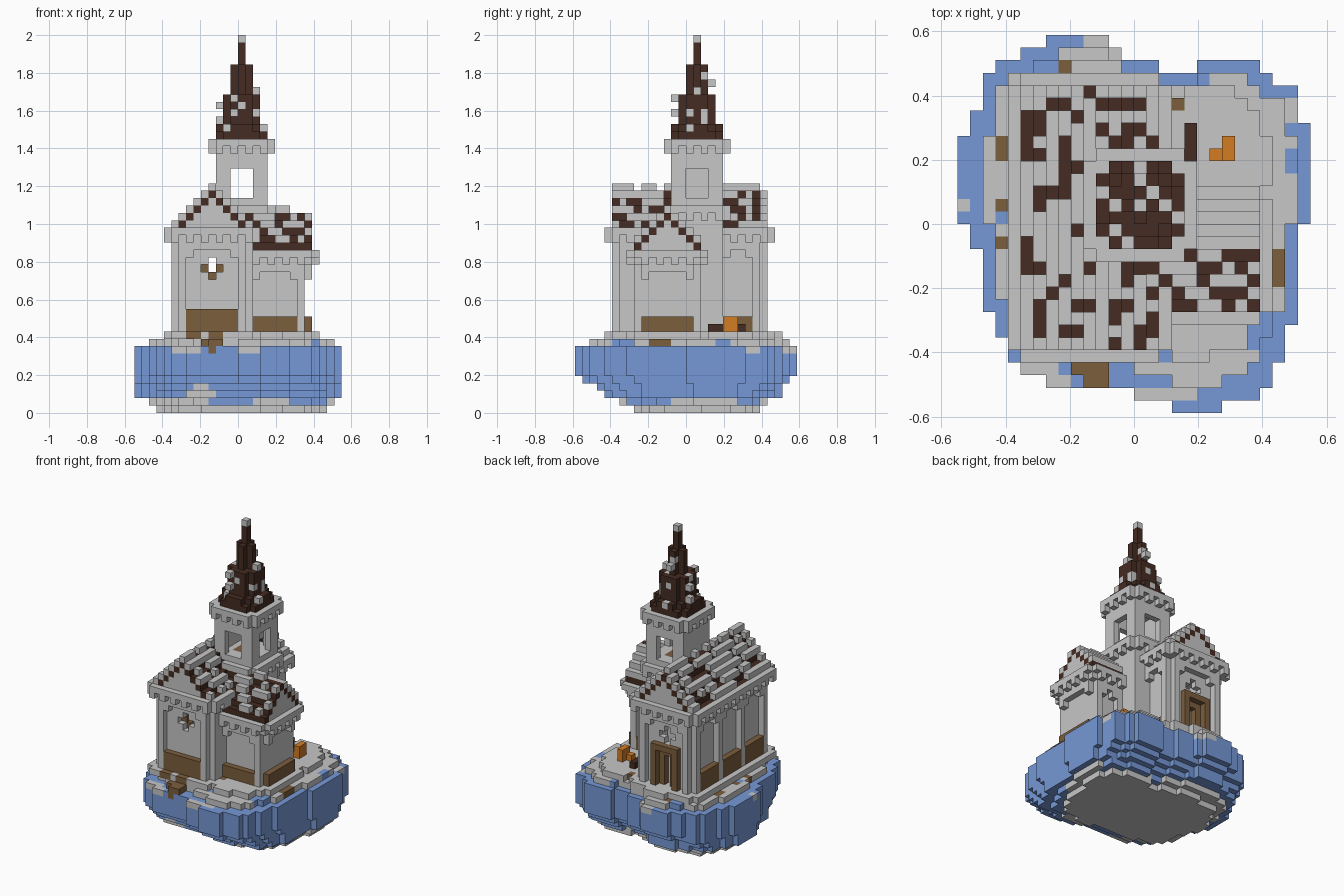
import bpy, bmesh, random
from mathutils import Vector, noise

random.seed(4)
if "Cube" in bpy.data.objects:
    bpy.data.objects.remove(bpy.data.objects["Cube"], do_unlink=True)

UNIT = 2 / 51                      # edge of one block
PALETTE = {
    "stone_grey": (0.57, 0.57, 0.57),
    "cloud_blue": (0.18, 0.315, 0.67),
    "wood_brown": (0.2, 0.112, 0.047),
    "roof_brown": (0.058, 0.025, 0.016),
    "ember_orange": (0.65, 0.2, 0.016),
}
STONE, BLUE, WOOD, ROOF, EMBER = range(len(PALETTE))
blocks = {}                        # cell -> (part name, colour index)


def put(cell, part, colour=STONE, over=True):
    if over or cell not in blocks:
        blocks[cell] = (part, colour)


def cells(a, b):
    """All cells in the inclusive box from a to b."""
    for x in range(a[0], b[0] + 1):
        for y in range(a[1], b[1] + 1):
            for z in range(a[2], b[2] + 1):
                yield x, y, z


def box(part, a, b, colour=STONE, over=True):
    for c in cells(a, b):
        put(c, part, colour, over)


def carve(a, b):
    for c in cells(a, b):
        blocks.pop(c, None)


def notch(corners, z0, z1):
    """Cut the vertical corner columns away."""
    for x, y in corners:
        carve((x, y, z0), (x, y, z1))


def panel(part, axis, face, lo, hi, top, wood):
    """Recess a stepped-top panel in a wall, above a course of wooden boards."""
    for t in range(lo, hi + 1):
        end = top - 1 if t in (lo, hi) else top
        for z in range(11, end + 1):
            cell = (face, t, z) if axis == "x" else (t, face, z)
            if z < 11 + wood:
                put(cell, part + "_boards", WOOD)
            else:
                blocks.pop(cell, None)


def corbel_band(part, x0, x1, y0, y1, z):
    """Course of stone, open at the corners, with alternating teeth beneath."""
    for x, y, _ in cells((x0, y0, z), (x1, y1, z)):
        if (x in (x0, x1)) != (y in (y0, y1)):
            put((x, y, z), part, STONE, False)
            if (x + y) % 2 != (x0 + y0) % 2:
                put((x, y, z - 1), part, STONE, False)


def gable_roof(part, x0, x1, y0, y1, base, along, back_chance):
    """Stepped dark roof scattered with raised stone tiles."""
    for x, y, _ in cells((x0, y0, 0), (x1, y1, 0)):
        if along == "y":
            d, half, end = abs(2 * x - x0 - x1) // 2, (x1 - x0) // 2, y in (y0, y1)
        else:
            d, half, end = abs(2 * y - y0 - y1) // 2, (y1 - y0) // 2, x == x1
        top = base + half - d
        box(part, (x, y, base), (x, y, top), STONE, False)
        if blocks[(x, y, top)][0] == part:
            put((x, y, top), part, ROOF)
            chance = 0.45 if d == 0 else 0.85 if end else \
                back_chance if 2 * y > y0 + y1 else 0.66
            if random.random() < chance:
                put((x, y, top + 1), part, STONE, False)


# Floating island: one outline, scaled for every layer
outline = [(17, 20), (14, 23), (7, 24), (5, 24)] + [(4, 25)] * 2 + [(3, 25), (3, 26)]
outline += [(2, 26)] * 5 + [(1, 26)] * 2 + [(0, 27)] * 7 + [(1, 27), (1, 26)]
outline += [(2, 26)] * 2 + [(2, 24), (3, 23), (5, 12), (7, 11)]
layers = [(.82, .56), (.9, .67), (1, .79), (1, .85), (1, .95)] + [(1, 1)] * 3
layers += [(.97, .98), (.9, .87), (.76, .8)]
for z, (sx, sy) in enumerate(layers):
    for x, y, _ in cells((0, 0, 0), (27, 29, 0)):
        u = round(15.5 + (x - 15.5) / sx)
        v = round(18 + (y - 18) / sy)
        if not 0 <= v < len(outline) or not outline[v][0] <= u <= outline[v][1]:
            continue
        if v == 27 and 16 <= u <= 18:
            continue
        n = noise.noise(Vector((x, y, z)) * 0.23)
        blue = (1 < z < 9) or (z == 1 and n < -0.1) or (z == 9 and n < -0.4)
        if (z == 8 and n > 0.3) or (z in (2, 3) and n > 0.42):
            blue = False
        put((x, y, z), "island", BLUE if blue else STONE)

# Plinths, then nave, wing and tower bodies
box("plinth", (4, 4, 10), (16, 26, 10))
box("plinth", (16, 7, 10), (24, 17, 10))
notch(((4, 4), (16, 4), (4, 26), (16, 26), (24, 7), (24, 17)), 10, 10)
box("nave_walls", (5, 5, 11), (15, 25, 23))
carve((7, 7, 11), (13, 23, 22))
box("wing_walls", (15, 8, 11), (23, 16, 21))
notch(((5, 5), (15, 5), (5, 25), (15, 25)), 11, 22)
notch(((23, 8), (23, 16)), 11, 19)
box("tower_walls", (11, 13, 11), (17, 19, 36))

# Patches of soil along the rim
for a, b in (((10, 2, 9), (11, 3, 9)), ((10, 2, 8), (10, 2, 8)), ((9, 3, 9), (9, 3, 9)),
             ((10, 4, 10), (11, 4, 10)), ((7, 4, 10), (8, 4, 10)), ((16, 7, 10), (16, 7, 10)),
             ((25, 10, 8), (25, 12, 9)), ((8, 27, 8), (8, 27, 9)), ((3, 20, 9), (3, 21, 9)),
             ((2, 18, 8), (2, 18, 8)), ((3, 13, 9), (3, 13, 9)), ((3, 16, 9), (3, 16, 9)),
             ((17, 24, 10), (17, 24, 10))):
    box("soil_patches", a, b, WOOD)

# Recessed wall panels
panel("nave_walls", "y", 5, 7, 13, 21, 3)
panel("nave_walls", "y", 25, 7, 13, 21, 0)
for start in (7, 13, 19):
    panel("nave_walls", "x", 5, start, start + 4, 21, 3)
panel("nave_walls", "x", 15, 20, 23, 21, 2)
panel("wing_walls", "y", 8, 16, 21, 18, 2)
panel("wing_walls", "y", 16, 19, 21, 18, 2)
panel("wing_walls", "x", 23, 9, 15, 18, 2)

# Cross-shaped windows at both gable ends, the front one with a wooden sill
for y in (6, 24):
    carve((10, y, 18), (10, y, 20))
    carve((9, y, 19), (11, y, 19))
for x, z in ((9, 19), (11, 19), (10, 18)):
    put((x, 7, z), "window_frame", WOOD)

# Back doorway: timber frame, inner frame and stone beyond
box("door_frame", (8, 25, 11), (12, 25, 17), WOOD)
carve((9, 25, 11), (11, 25, 16))
box("door_inner_frame", (9, 24, 11), (11, 24, 16), WOOD)
carve((10, 24, 11), (10, 24, 15))
box("door_backing", (10, 23, 11), (10, 23, 15))

# Roofs and bands
gable_roof("nave_roof", 5, 15, 5, 25, 24, "y", 0.66)
gable_roof("wing_roof", 13, 23, 8, 16, 22, "x", 0.95)
corbel_band("wing_band", 15, 24, 7, 17, 21)
corbel_band("nave_band", 4, 16, 4, 26, 24)
corbel_band("tower_middle_band", 10, 18, 12, 20, 27)
corbel_band("tower_top_band", 10, 18, 12, 20, 36)

# Belfry: hollow chamber, open on three sides
carve((12, 14, 29), (16, 18, 34))
carve((13, 12, 29), (15, 20, 32))
carve((16, 15, 29), (18, 17, 32))
box("belfry_floor", (13, 15, 28), (15, 17, 28), WOOD)

# Spire: shrinking rounded courses flecked with stone
for z in range(37, 50):
    r = 3 if z < 39 else 2 if z < 43 else 1 if z < 47 else 0
    reach = 2 * r - 1 if z in (37, 39, 40, 43, 44) else 1.5 * r
    for x, y, _ in cells((14 - r, 16 - r, z), (14 + r, 16 + r, z)):
        if abs(x - 14) + abs(y - 16) <= max(reach, r):
            fleck = 37 < z < 46 and random.random() < 0.15
            put((x, y, z), "spire", STONE if fleck else ROOF)
    if 38 < z < 45:
        side, slide = random.choice((-1, 1)) * (r + 1), random.randint(1 - r, r - 1)
        spot = (14 + side, 16 + slide, z) if z % 2 else (14 + slide, 16 + side, z)
        put(spot, "spire_flecks")
put((14, 16, 50), "spire_tip")

# Campfire
box("fire_logs", (18, 18, 11), (18, 22, 11), ROOF)
box("campfire", (20, 20, 11), (21, 20, 11), EMBER)
box("campfire", (21, 20, 11), (21, 21, 12), EMBER)

# Materials
materials = []
for name, rgb in PALETTE.items():
    m = bpy.data.materials.new(name)
    m.use_nodes = True
    m.diffuse_color = (*rgb, 1)
    bsdf = m.node_tree.nodes["Principled BSDF"]
    bsdf.inputs["Base Color"].default_value = (*rgb, 1)
    materials.append(m)

# Turn every part into a mesh of its exposed block faces
for part in sorted({p for p, _ in blocks.values()}):
    bm, corners = bmesh.new(), {}
    for cell, (owner, colour) in blocks.items():
        if owner != part:
            continue
        for axis in range(3):
            for side in (0, 1):
                near = list(cell)
                near[axis] += 2 * side - 1
                if tuple(near) in blocks:
                    continue
                ring = []
                for i, j in ((0, 0), (1, 0), (1, 1), (0, 1)):
                    p = list(cell)
                    p[axis] += side
                    p[(axis + 1) % 3] += i
                    p[(axis + 2) % 3] += j
                    key = tuple(p)
                    if key not in corners:
                        corners[key] = bm.verts.new(
                            Vector((p[0] - 14, p[1] - 15, p[2])) * UNIT)
                    ring.append(corners[key])
                face = bm.faces.new(ring if side else ring[::-1])
                face.material_index = colour
    mesh = bpy.data.meshes.new(part)
    bm.to_mesh(mesh)
    bm.free()
    for m in materials:
        mesh.materials.append(m)
    bpy.context.collection.objects.link(bpy.data.objects.new(part, mesh))
